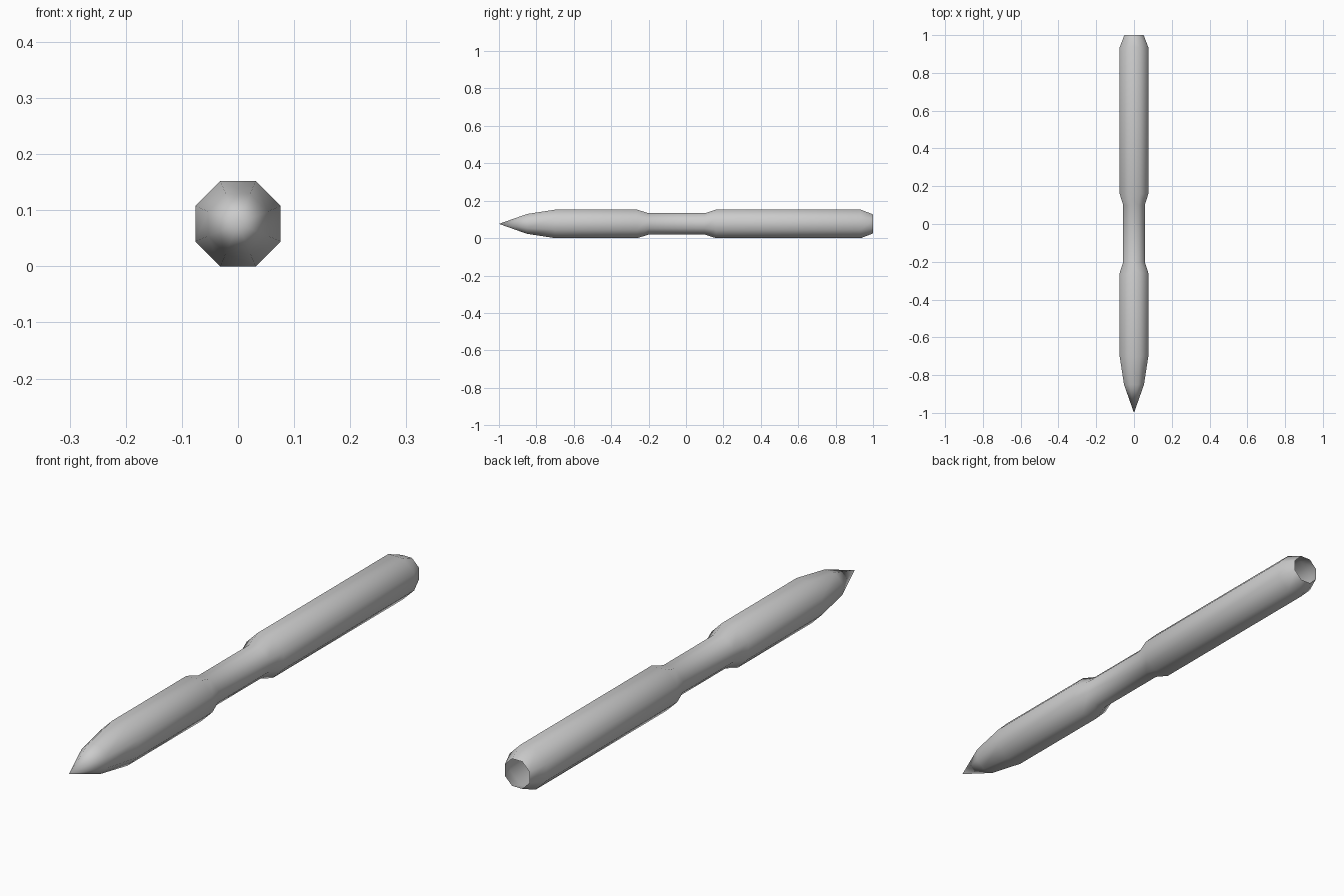
import bpy, bmesh, math

if "Cube" in bpy.data.objects:
    bpy.data.objects.remove(bpy.data.objects["Cube"])

SIDES = 8
CENTRE_Z = 0.076
# (y, half width across flats) from behind the tip to the open rear end
PROFILE = [(-0.85, 0.053), (-0.70, 0.076), (-0.26, 0.076), (-0.20, 0.057),
           (0.10, 0.057), (0.16, 0.076), (0.935, 0.076), (1.0, 0.051)]

bm = bmesh.new()


def ring(y, flat):
    r = flat / math.cos(math.pi / SIDES)
    angles = [(i + 0.5) * 2 * math.pi / SIDES for i in range(SIDES)]
    return [bm.verts.new((r * math.cos(a), y, CENTRE_Z + r * math.sin(a))) for a in angles]


# Pointed tip
tip = bm.verts.new((0, -1, CENTRE_Z))
rings = [ring(y, f) for y, f in PROFILE]
for i in range(SIDES):
    bm.faces.new((tip, rings[0][i], rings[0][(i + 1) % SIDES]))

# Eight-sided shaft with a narrow grip, left open at the rear
for a, b in zip(rings, rings[1:]):
    for i in range(SIDES):
        j = (i + 1) % SIDES
        bm.faces.new((a[i], b[i], b[j], a[j]))

# Outward normals and smooth shading
bmesh.ops.recalc_face_normals(bm, faces=bm.faces)
if sum(f.normal.dot(f.calc_center_median() - tip.co.lerp((rings[-1][0].co + rings[-1][4].co) / 2, 0.5))
       for f in bm.faces) < 0:
    bmesh.ops.reverse_faces(bm, faces=bm.faces)
for f in bm.faces:
    f.smooth = True

mesh = bpy.data.meshes.new("pointed_shaft")
bm.to_mesh(mesh)
bm.free()
shaft = bpy.data.objects.new("pointed_shaft", mesh)
bpy.context.collection.objects.link(shaft)
